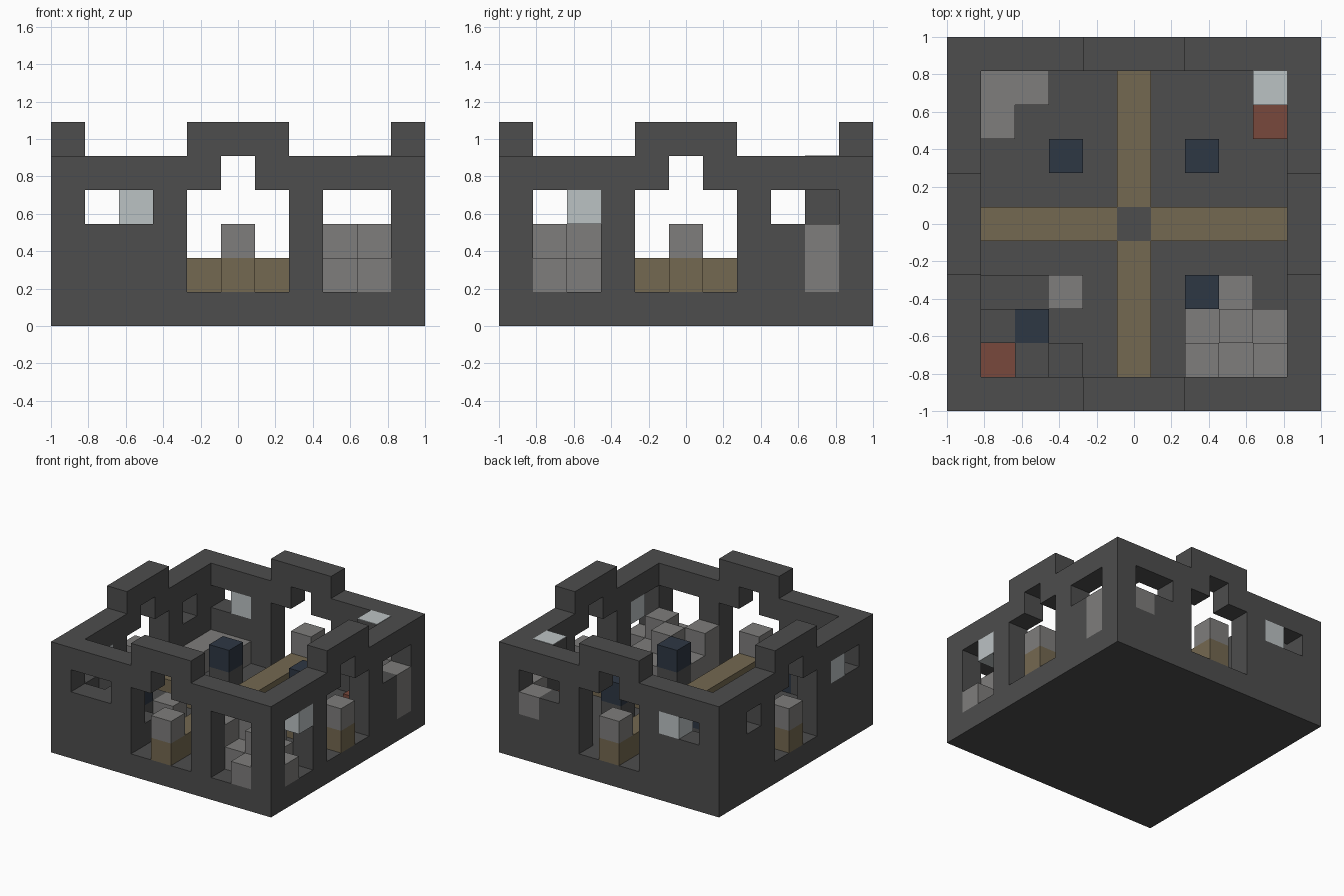
import bpy
import bmesh
from mathutils import Vector
from itertools import product

if "Cube" in bpy.data.objects:
    bpy.data.objects.remove(bpy.data.objects["Cube"], do_unlink=True)

N = 11            # cells per side
U = 2 / N         # cell size
LAST = N - 1


def material(name, rgb):
    m = bpy.data.materials.new(name)
    m.use_nodes = True
    m.diffuse_color = (*rgb, 1)
    m.node_tree.nodes["Principled BSDF"].inputs["Base Color"].default_value = (*rgb, 1)
    return m


STONE = material("dark stone", (0.075, 0.075, 0.075))
RUBBLE = material("light stone", (0.21, 0.205, 0.2))
WOOD = material("brown wood", (0.175, 0.14, 0.082))
GLASS = material("pale glass", (0.5, 0.54, 0.55))
BRICK = material("red clay", (0.19, 0.066, 0.045))
NAVY = material("navy blue", (0.027, 0.038, 0.057))


def span(xs, ys, zs):
    """All cells in a block of the grid, given as ranges or single numbers."""
    axes = [[a] if isinstance(a, int) else a for a in (xs, ys, zs)]
    return set(product(*axes))


def blocks(name, mat, cells):
    """One mesh skin around a set of grid cells."""
    bm = bmesh.new()
    for c in cells:
        low = Vector(c)
        for axis, side in product(range(3), (0, 1)):
            step = [0, 0, 0]
            step[axis] = 2 * side - 1
            if tuple(a + b for a, b in zip(c, step)) in cells:
                continue
            loop = []
            for s, t in ((0, 0), (1, 0), (1, 1), (0, 1)):
                p = low.copy()
                p[axis] += side
                p[(axis + 1) % 3] += s
                p[(axis + 2) % 3] += t
                loop.append(bm.verts.new((p - Vector((N / 2, N / 2, 0))) * U))
            bm.faces.new(loop if side else loop[::-1])
    bmesh.ops.remove_doubles(bm, verts=bm.verts, dist=0.001)
    bmesh.ops.dissolve_limit(bm, angle_limit=0.01, verts=bm.verts, edges=bm.edges)
    me = bpy.data.meshes.new(name)
    bm.to_mesh(me)
    bm.free()
    me.materials.append(mat)
    ob = bpy.data.objects.new(name, me)
    bpy.context.collection.objects.link(ob)
    return ob


# Floor slab and the ring of walls, with a raised parapet over each door
every, mid = range(N), range(4, 7)
shell = span(every, every, range(5)) - span(range(1, LAST), range(1, LAST), range(1, 5))
for e in (0, LAST):
    shell |= span(mid, e, 5) | span(e, mid, 5)
    # Stepped doorways
    shell -= span(mid, e, range(1, 4)) | span(5, e, 4)
    shell -= span(e, mid, range(1, 4)) | span(e, 5, 4)

# Windows and the broken corner
shell -= span(range(1, 3), 0, 3)
shell -= span(range(8, 10), 0, range(1, 4))
shell -= span(LAST, range(1, 3), range(1, 4))
shell -= span(LAST, range(8, 10), 3)
shell -= span(range(8, 10), LAST, 3)
shell -= span(range(1, 3), LAST, 3)
shell -= span(0, range(1, 3), 3) | span(0, 8, 3)

# Light stones set into the walls
wall_stones = span(LAST, 9, range(1, 3)) | {(9, LAST, 2)}
shell -= wall_stones
wall_stones |= {(9, 0, 1), (LAST, 1, 1)}
shell.add((9, 9, 4))
blocks("floor_and_walls", STONE, shell)
blocks("wall_stones", RUBBLE, wall_stones)

# Glass panes
blocks("window_panes", GLASS, {(LAST, 2, 3), (2, LAST, 3), (0, 2, 3)})
skylight = blocks("corner_skylight", GLASS, {(9, 9, 0)})
skylight.scale.z = 0.02
skylight.location.z = 5 * U

# Wooden walkways crossing the floor, with a dark block where they meet
walk = (span(5, every, 1) | span(range(1, LAST), 5, 1)
        | span(0, 5, 1) | span(LAST, 5, 1)) - {(5, 5, 1)}
blocks("walkways", WOOD, walk)
blocks("walkway_centre", STONE, {(5, 5, 1)})
blocks("door_posts", RUBBLE, {(5, 0, 2), (5, LAST, 2), (0, 5, 2), (LAST, 5, 2)})

# Rubble pile in the broken corner
pile = span(range(7, 10), range(1, 3), 1) | {(8, 3, 1)}
pile |= {(8, 2, 2), (7, 1, 2), (9, 1, 2)}
blocks("rubble_pile", RUBBLE, pile)

# Low stones in the other rooms
blocks("back_room_stones", RUBBLE, {(1, 9, 1), (2, 9, 1), (1, 8, 1)})
blocks("front_room_stone", RUBBLE, {(3, 3, 1)})
blocks("front_room_ledges", STONE, {(1, 3, 1), (2, 3, 1), (3, 1, 1)}
       | span(1, 2, range(1, 3)) | span(2, 1, range(1, 3)))

# Blue cubes on dark stands, and red blocks
stands = {(7, 3), (3, 7), (7, 7), (2, 2)}
blocks("cube_stands", STONE, {(x, y, 1) for x, y in stands})
blocks("blue_cubes", NAVY, {(x, y, 2) for x, y in stands})
blocks("red_blocks", BRICK, {(1, 1, 1), (9, 8, 1)})
